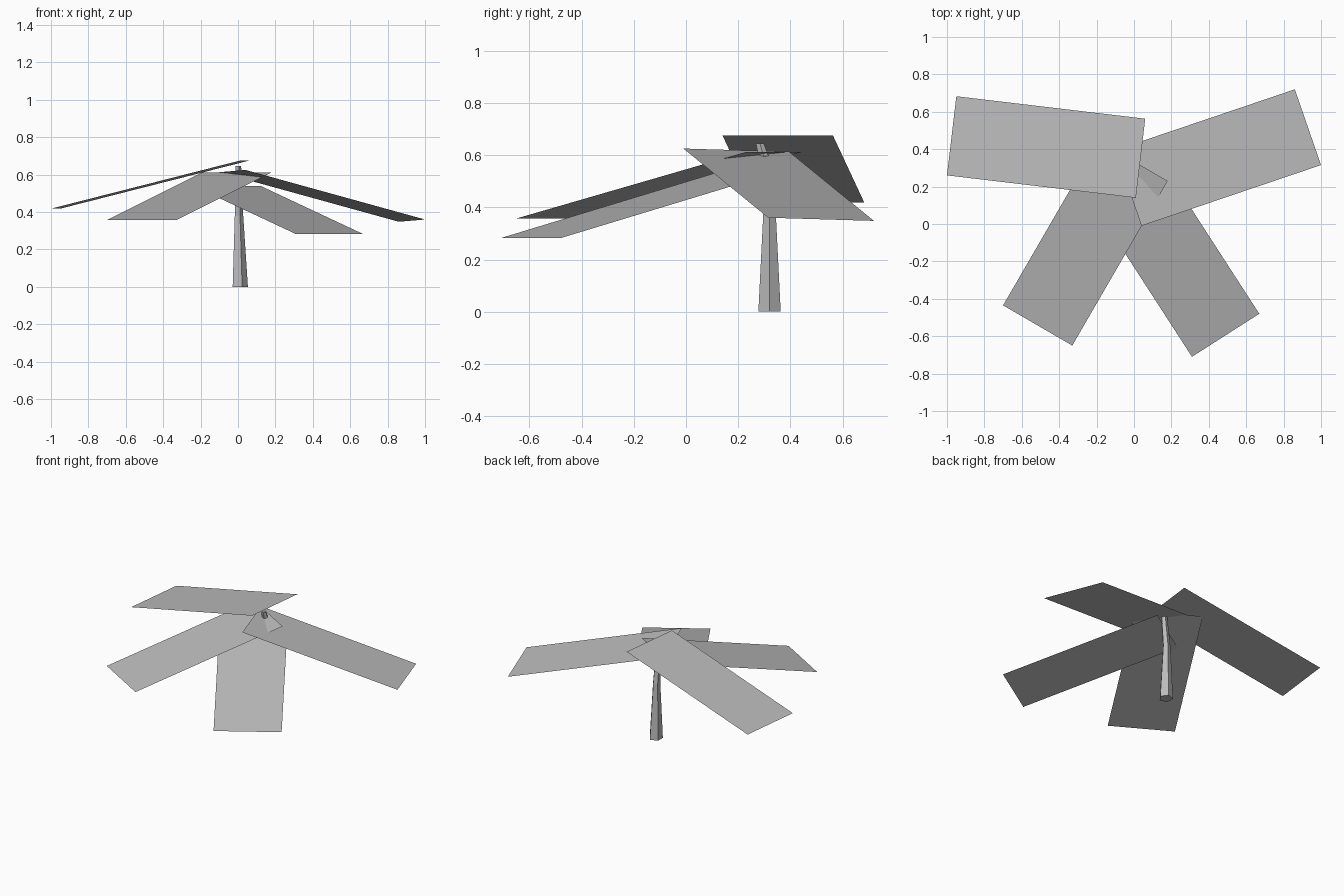
import bpy, bmesh, math
from mathutils import Vector

cube = bpy.data.objects.get("Cube")
if cube:
    bpy.data.objects.remove(cube, do_unlink=True)

grey = bpy.data.materials.new("plain grey")
grey.use_nodes = True
colour = (0.5, 0.5, 0.5, 1)
grey.diffuse_color = colour
grey.node_tree.nodes["Principled BSDF"].inputs["Base Color"].default_value = colour


def add_object(name, bm):
    mesh = bpy.data.meshes.new(name)
    bm.to_mesh(mesh)
    bm.free()
    mesh.materials.append(grey)
    obj = bpy.data.objects.new(name, mesh)
    bpy.context.collection.objects.link(obj)


def add_leaf(name, inner, outer, tip):
    """Flat parallelogram: inner corner, outer corner along it, other outer corner."""
    a, b, c = Vector(inner), Vector(outer), Vector(tip)
    bm = bmesh.new()
    face = bm.faces.new([bm.verts.new(p) for p in (a, b, c, a + c - b)])
    face.normal_update()
    if face.normal.z < 0:
        face.normal_flip()
    add_object(name, bm)


# Four drooping leaves
add_leaf("back_right_leaf", (0.01, 0.14, 0.675), (-1.0, 0.26, 0.418), (-0.95, 0.683, 0.418))
add_leaf("back_left_leaf", (0.04, -0.01, 0.625), (1.0, 0.315, 0.36), (0.86, 0.72, 0.348))
add_leaf("front_right_leaf", (0.18, 0.23, 0.612), (-0.33, -0.65, 0.357), (-0.70, -0.435, 0.357))
add_leaf("front_left_leaf", (-0.24, 0.14, 0.54), (0.31, -0.71, 0.282), (0.67, -0.48, 0.282))

# Five-sided trunk, tapering and leaning slightly: x, y, z, radius
SIDES = 5
sections = [(0.008, 0.32, 0, 0.045), (0.003, 0.32, 0.38, 0.025),
            (0.002, 0.296, 0.6, 0.02), (0, 0.283, 0.645, 0.016)]
bm = bmesh.new()
rings = []
for x, y, z, r in sections:
    angles = [math.tau * i / SIDES for i in range(SIDES)]
    rings.append([bm.verts.new((x + r * math.cos(a), y + r * math.sin(a), z)) for a in angles])
for low, high in zip(rings, rings[1:]):
    for i in range(SIDES):
        j = (i + 1) % SIDES
        bm.faces.new((low[i], low[j], high[j], high[i]))
bm.faces.new(rings[0][::-1])
bm.faces.new(rings[-1])
add_object("trunk", bm)
